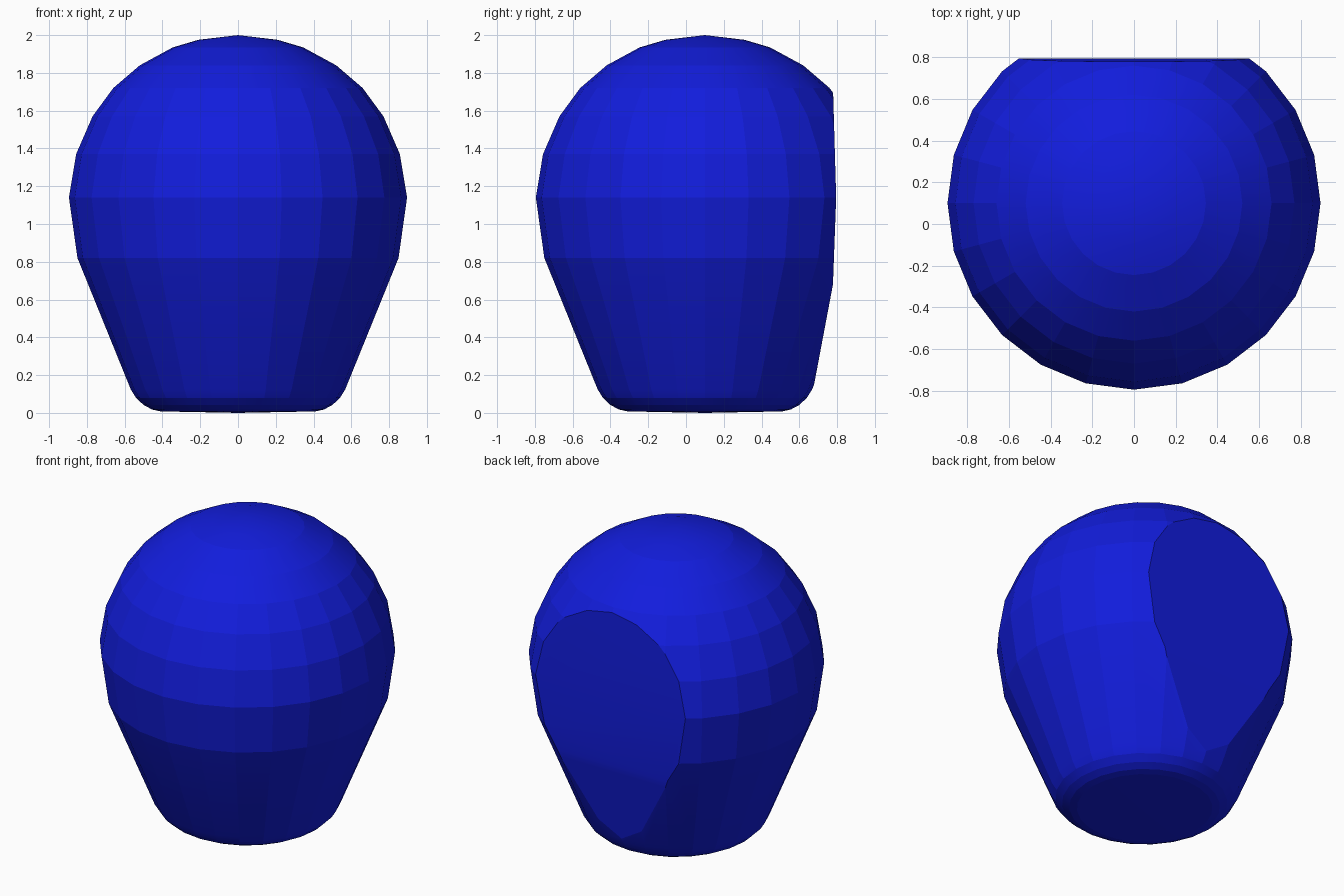
import bpy, bmesh
from math import sin, cos, pi
from mathutils import Vector

if "Cube" in bpy.data.objects:
    bpy.data.objects.remove(bpy.data.objects["Cube"])

SEGMENTS = 24
CENTRE_Y = 0.1

# Half profile (radius, height): rounded foot, tapered body, domed top
PROFILE = [(0.41, 0.008), (0.455, 0.018), (0.50, 0.042), (0.54, 0.08), (0.568, 0.125),
           (0.85, 0.82), (0.895, 1.14), (0.857, 1.37), (0.77, 1.57), (0.66, 1.72),
           (0.52, 1.84), (0.345, 1.935), (0.21, 1.975)]

bm = bmesh.new()

# Lathe the profile, one corner pointing to the front
rings = []
for r, z in PROFILE:
    rings.append([bm.verts.new((r * sin(2 * pi * i / SEGMENTS),
                                CENTRE_Y - r * cos(2 * pi * i / SEGMENTS), z))
                  for i in range(SEGMENTS)])
foot = bm.verts.new((0, CENTRE_Y, 0))
crown = bm.verts.new((0, CENTRE_Y, 2))
for i in range(SEGMENTS):
    j = (i + 1) % SEGMENTS
    for low, high in zip(rings, rings[1:]):
        bm.faces.new((low[i], low[j], high[j], high[i]))
    bm.faces.new((foot, rings[0][j], rings[0][i]))
    bm.faces.new((crown, rings[-1][i], rings[-1][j]))


def slice_back(low, high):
    """Cut away everything behind the line through two (y, z) points and cap it."""
    dy, dz = high[0] - low[0], high[1] - low[1]
    result = bmesh.ops.bisect_plane(
        bm, geom=bm.verts[:] + bm.edges[:] + bm.faces[:], dist=1e-5,
        plane_co=(0, low[0], low[1]), plane_no=Vector((0, dz, -dy)).normalized(),
        clear_outer=True)
    edges = [e for e in bm.edges if e.is_boundary]
    if edges:
        bmesh.ops.holes_fill(bm, edges=edges, sides=0)


# Flattened back, in three slightly tilted planes
slice_back((0.795, 1.14), (0.78, 1.66))
slice_back((0.778, 0.68), (0.795, 1.14))
slice_back((0.68, 0.16), (0.778, 0.68))

bmesh.ops.recalc_face_normals(bm, faces=bm.faces[:])
mesh = bpy.data.meshes.new("domed_body")
bm.to_mesh(mesh)
bm.free()
body = bpy.data.objects.new("domed_body", mesh)
bpy.context.collection.objects.link(body)

# Deep blue
blue = bpy.data.materials.new("deep_blue")
blue.diffuse_color = (0.006, 0.012, 0.72, 1)
blue.use_nodes = True
blue.node_tree.nodes["Principled BSDF"].inputs["Base Color"].default_value = blue.diffuse_color
mesh.materials.append(blue)

# Soften only the nearly flush facets of the dome and foot
bpy.context.view_layer.objects.active = body
body.select_set(True)
bpy.ops.object.shade_smooth_by_angle(angle=0.2)
